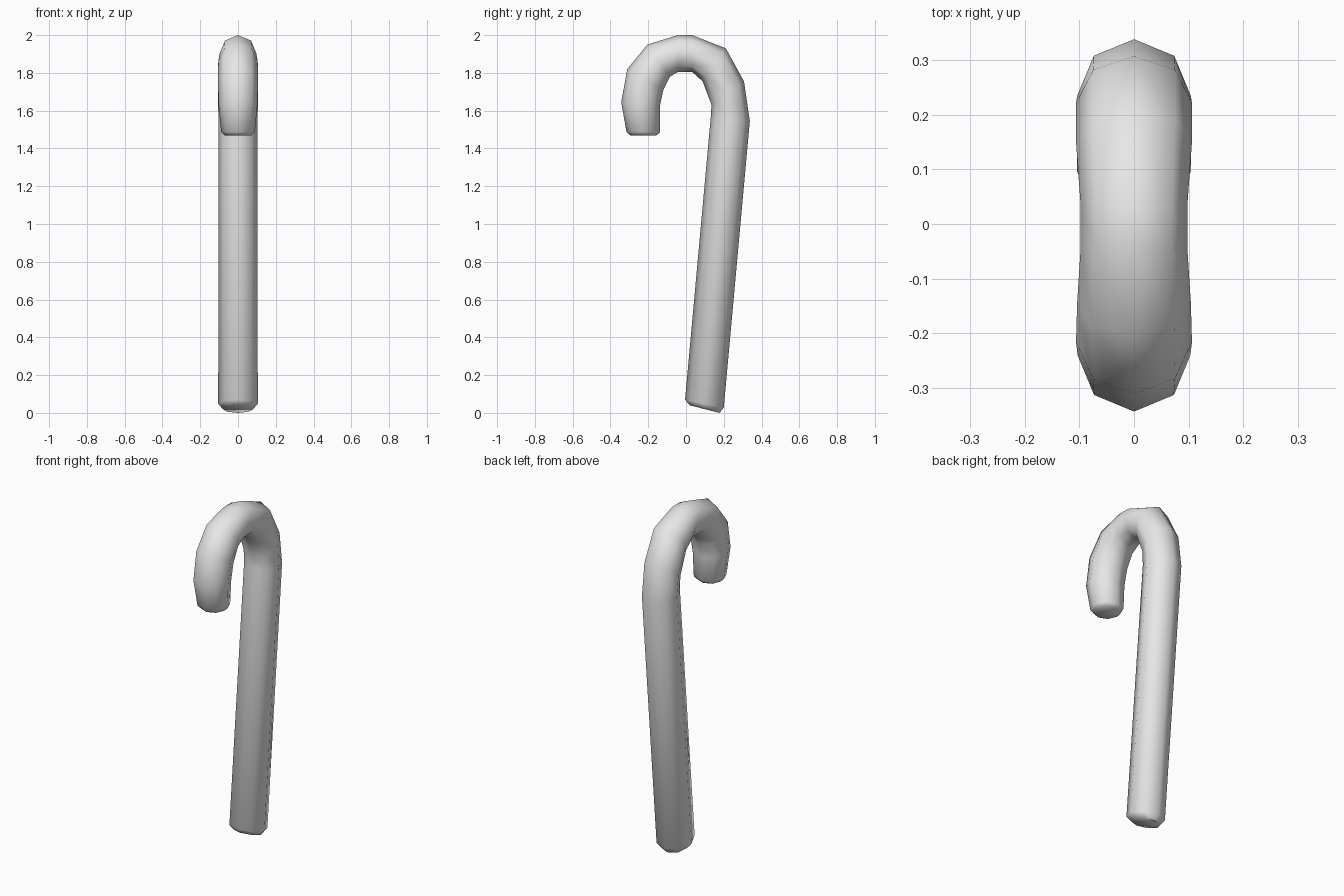
import bpy, bmesh, math
from mathutils import Vector

cube = bpy.data.objects.get("Cube")
if cube:
    bpy.data.objects.remove(cube, do_unlink=True)

SIDES = 8
RADIUS = 0.106

# Cross-sections along the bent tube: (outer y, outer z, inner y, inner z)
sections = [
    (0.177, 0.0, 0.02, 0.04),          # chamfered foot
    (0.2, 0.028, -0.005, 0.07),
    (0.338, 1.545, 0.131, 1.565),      # top of the shaft
    (0.307, 1.755, 0.135, 1.63),
    (0.211, 1.93, 0.088, 1.755),
    (0.033, 2.0, 0.033, 1.805),        # crown of the hook
    (-0.043, 2.0, -0.043, 1.805),
    (-0.205, 1.95, -0.085, 1.78),
    (-0.311, 1.82, -0.12, 1.71),
    (-0.343, 1.645, -0.137, 1.63),
    (-0.315, 1.487, -0.137, 1.487),
    (-0.295, 1.468, -0.157, 1.468),    # chamfered tip
]


def add_ring(bm, oy, oz, iy, iz):
    outer, inner = Vector((0, oy, oz)), Vector((0, iy, iz))
    centre, arm = (outer + inner) / 2, (outer - inner) / 2
    width = min(RADIUS, arm.length)
    ring = []
    for i in range(SIDES):
        a = math.tau * i / SIDES
        side = Vector((width * math.sin(a), 0, 0))
        ring.append(bm.verts.new(centre + arm * math.cos(a) + side))
    return ring


# Sweep the octagonal tube and close both ends
bm = bmesh.new()
rings = [add_ring(bm, *s) for s in sections]
for low, high in zip(rings, rings[1:]):
    for i in range(SIDES):
        j = (i + 1) % SIDES
        bm.faces.new((low[i], low[j], high[j], high[i]))
bm.faces.new(rings[0])
bm.faces.new(rings[-1])
bmesh.ops.recalc_face_normals(bm, faces=bm.faces)
mesh = bpy.data.meshes.new("hooked_cane")
bm.to_mesh(mesh)
bm.free()
cane = bpy.data.objects.new("hooked_cane", mesh)
bpy.context.collection.objects.link(cane)

# Plain grey material
grey = bpy.data.materials.new("light_grey")
grey.use_nodes = True
colour = (0.8, 0.8, 0.8, 1)
grey.diffuse_color = colour
grey.node_tree.nodes["Principled BSDF"].inputs["Base Color"].default_value = colour
mesh.materials.append(grey)

# Smooth shading along the tube
bpy.ops.object.select_all(action="DESELECT")
cane.select_set(True)
bpy.context.view_layer.objects.active = cane
bpy.ops.object.shade_smooth_by_angle(angle=math.radians(65))
